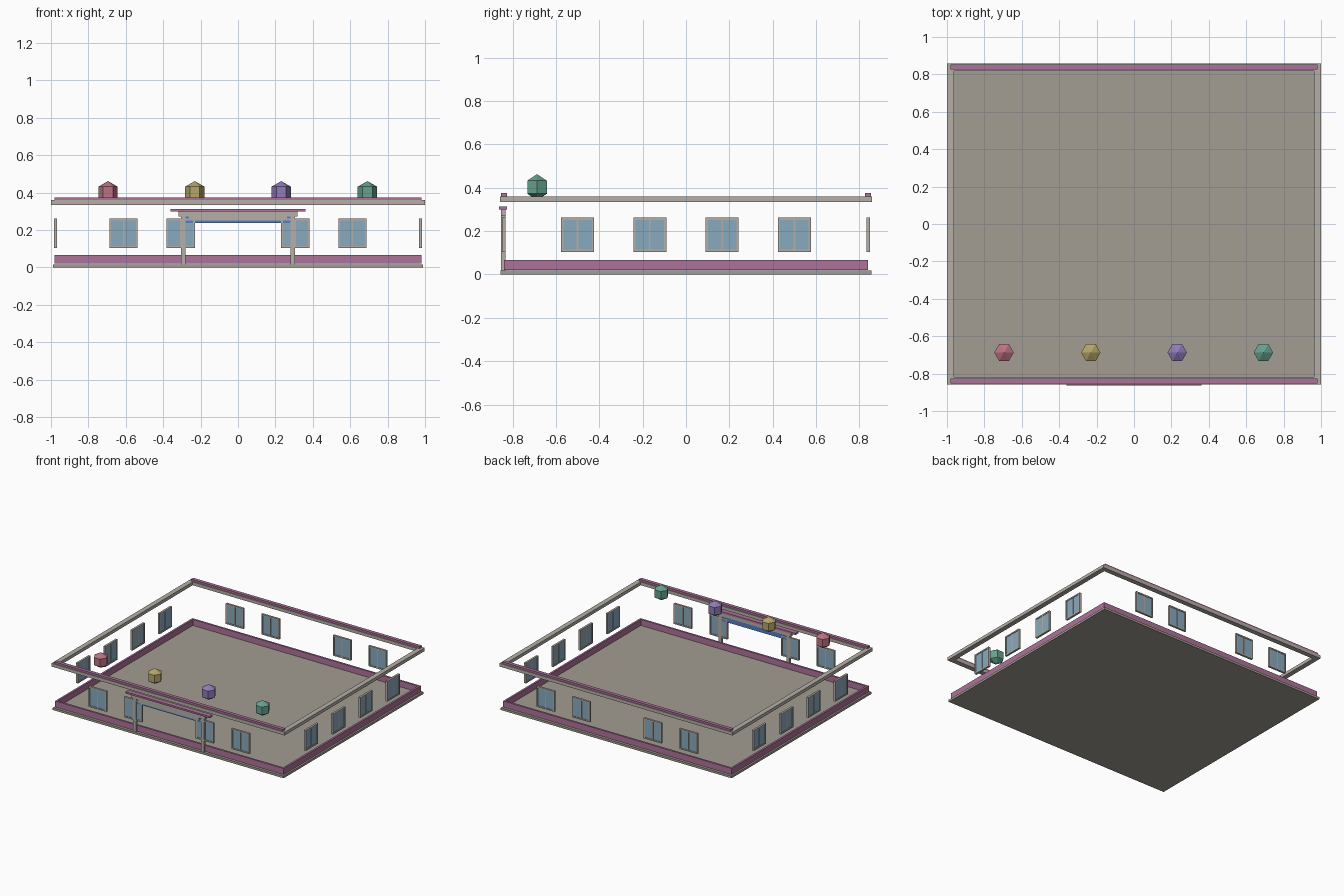
import bpy, bmesh, math
from mathutils import Matrix, Vector

if "Cube" in bpy.data.objects:
    bpy.data.objects.remove(bpy.data.objects["Cube"])


def material(name, rgb):
    m = bpy.data.materials.new(name)
    m.diffuse_color = (*rgb, 1)
    m.use_nodes = True
    m.node_tree.nodes["Principled BSDF"].inputs["Base Color"].default_value = m.diffuse_color
    return m


STONE = material("stone", (0.36, 0.34, 0.29))
TRIM = material("trim", (0.46, 0.43, 0.39))
PINK = material("mauve", (0.42, 0.17, 0.32))
GLASS = material("glass", (0.25, 0.40, 0.52))
BLUE = material("blue", (0.09, 0.22, 0.55))


def finish(name, bm, mats):
    bmesh.ops.recalc_face_normals(bm, faces=bm.faces)
    me = bpy.data.meshes.new(name)
    bm.to_mesh(me)
    bm.free()
    ob = bpy.data.objects.new(name, me)
    bpy.context.collection.objects.link(ob)
    for m in mats:
        me.materials.append(m)
    return ob


def add_box(bm, lo, hi, slot=0):
    lo, hi = Vector(lo), Vector(hi)
    mat = Matrix.Translation((lo + hi) / 2) @ Matrix.Diagonal((*(hi - lo), 1))
    verts = bmesh.ops.create_cube(bm, size=1, matrix=mat)["verts"]
    for f in {f for v in verts for f in v.link_faces}:
        f.material_index = slot


def box(name, lo, hi, mat):
    bm = bmesh.new()
    add_box(bm, lo, hi)
    return finish(name, bm, [mat])


def ring(name, x, y, width, z0, z1, mat):
    """Rectangular band, open in the middle."""
    bm = bmesh.new()
    rects = []
    for z in (z0, z1):
        for d in (0, width):
            rects.append([bm.verts.new((sx * (x - d), sy * (y - d), z))
                          for sx, sy in ((-1, -1), (1, -1), (1, 1), (-1, 1))])
    out0, in0, out1, in1 = rects
    for a, b in ((out0, in0), (in0, in1), (in1, out1), (out1, out0)):
        for i in range(4):
            j = (i + 1) % 4
            bm.faces.new((a[i], a[j], b[j], b[i]))
    return finish(name, bm, [mat])


def window(name, pos, angle):
    """Frame, centre mullion and two recessed panes, facing -y before turning."""
    bm = bmesh.new()
    w, h, t, f = 0.076, 0.079, 0.008, 0.010
    for s in (-1, 1):
        add_box(bm, (min(s * w, s * (w - f)), -t, -h), (max(s * w, s * (w - f)), t, h))
        add_box(bm, (f - w, -t, min(s * h, s * (h - f))), (w - f, t, max(s * h, s * (h - f))))
    add_box(bm, (-0.004, -t * 0.8, f - h), (0.004, t * 0.8, h - f))
    add_box(bm, (f - w, -t * 0.5, f - h), (w - f, t * 0.5, h - f), 1)
    ob = finish(name, bm, [TRIM, GLASS])
    ob.location = pos
    ob.rotation_euler.z = angle


# Floor slab, plinth band and roof edge
box("floor_slab", (-0.99, -0.855, 0), (0.99, 0.855, 0.017), STONE)
ring("plinth_band", 0.98, 0.84, 0.015, 0.02, 0.067, PINK)
ring("roof_edge", 1.0, 0.857, 0.038, 0.335, 0.36, TRIM)
for label, s in (("front", -1), ("back", 1)):
    y0, y1 = sorted((s * 0.825, s * 0.852))
    box(label + "_roof_cap", (-0.98, y0, 0.36), (0.98, y1, 0.375), PINK)

# Windows on all four sides
for i, x in enumerate((-0.612, -0.307, 0.307, 0.612)):
    window(f"front_window_{i}", (x, -0.84, 0.183), 0)
    window(f"back_window_{i}", (x, 0.84, 0.183), math.pi)
for i, y in enumerate((-0.5, -0.167, 0.167, 0.5)):
    window(f"right_window_{i}", (0.977, y, 0.183), math.pi / 2)
    window(f"left_window_{i}", (-0.977, y, 0.183), -math.pi / 2)

# Entrance porch
for label, s in (("left", -1), ("right", 1)):
    box(label + "_porch_post", (s * 0.292 - 0.012, -0.852, 0.017),
        (s * 0.292 + 0.012, -0.832, 0.272), TRIM)
box("porch_lintel", (-0.317, -0.854, 0.272), (0.317, -0.832, 0.3), TRIM)
box("porch_roof", (-0.361, -0.863, 0.3), (0.361, -0.825, 0.313), PINK)
box("entrance_header", (-0.28, -0.846, 0.237), (0.28, -0.834, 0.272), BLUE)
box("entrance_panel", (-0.262, -0.851, 0.25), (0.262, -0.846, 0.272), TRIM)

# Four coloured faceted domes above the front edge
for name, x, rgb in (("red", -0.695, (0.50, 0.17, 0.23)), ("yellow", -0.231, (0.46, 0.38, 0.14)),
                     ("purple", 0.231, (0.28, 0.20, 0.48)), ("green", 0.692, (0.13, 0.36, 0.27))):
    bm = bmesh.new()
    bmesh.ops.create_uvsphere(bm, u_segments=6, v_segments=3, radius=0.06)
    if max(v.co.x for v in bm.verts) < 0.05:
        bmesh.ops.rotate(bm, verts=bm.verts, matrix=Matrix.Rotation(math.pi / 6, 3, "Z"))
    ob = finish(name + "_dome", bm, [material(name, rgb)])
    ob.location = (x, -0.687, 0.402)
